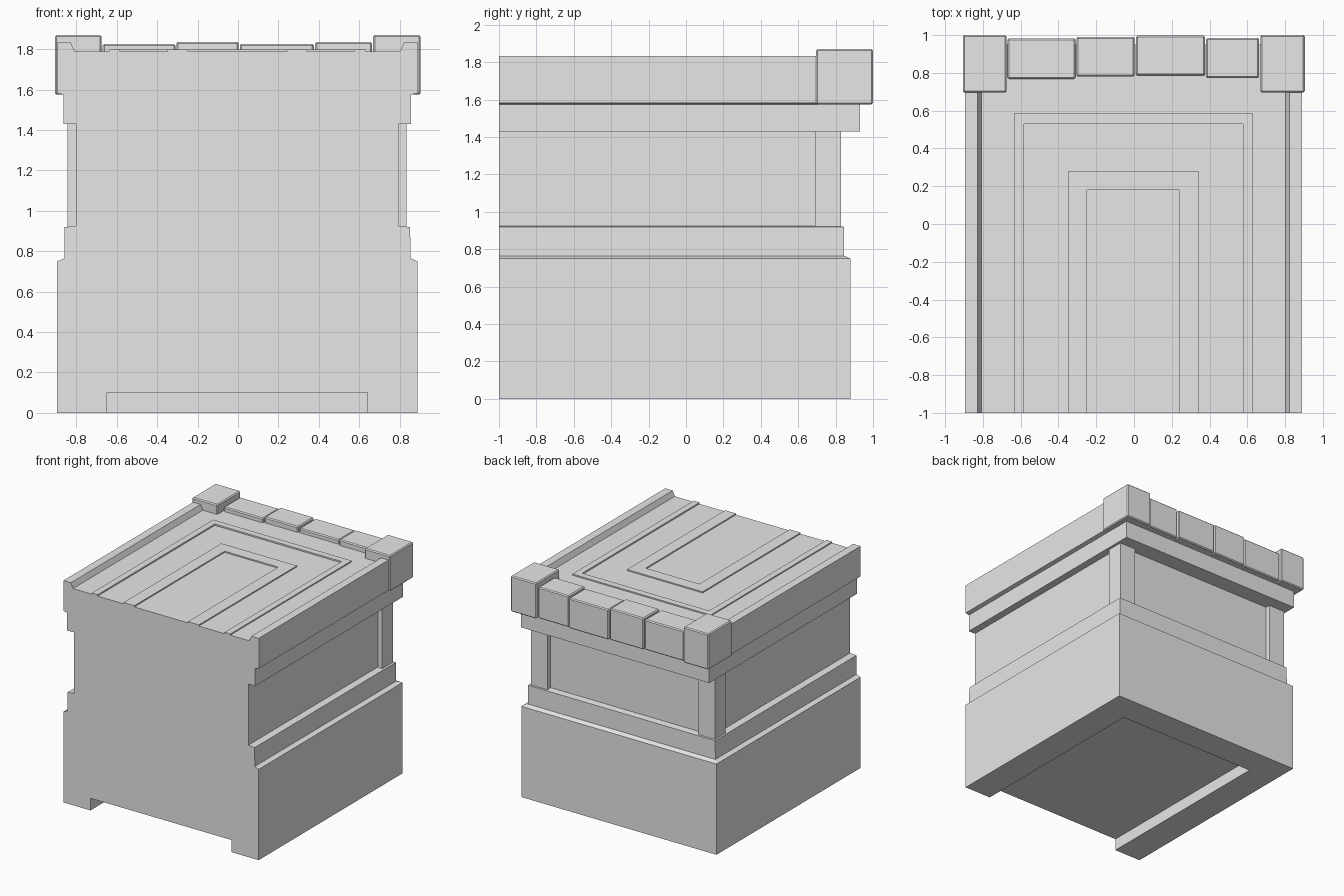
import bpy, bmesh

if "Cube" in bpy.data.objects:
    bpy.data.objects.remove(bpy.data.objects["Cube"])

stone = bpy.data.materials.new("grey_stone")
stone.diffuse_color = (0.8, 0.8, 0.8, 1)
stone.use_nodes = True
stone.node_tree.nodes["Principled BSDF"].inputs["Base Color"].default_value = stone.diffuse_color

FRONT = -1.0   # flat cut plane at the front


def finish(name, bm):
    bmesh.ops.remove_doubles(bm, verts=bm.verts, dist=1e-5)
    bmesh.ops.recalc_face_normals(bm, faces=bm.faces)
    mesh = bpy.data.meshes.new(name)
    bm.to_mesh(mesh)
    bm.free()
    mesh.materials.append(stone)
    obj = bpy.data.objects.new(name, mesh)
    bpy.context.collection.objects.link(obj)
    return obj


def box(name, x0, x1, y0, y1, z0, z1, bevel=0.0):
    bm = bmesh.new()
    bmesh.ops.create_cube(bm, size=1)
    for v in bm.verts:
        v.co = (x1 if v.co.x > 0 else x0,
                y1 if v.co.y > 0 else y0,
                z1 if v.co.z > 0 else z0)
    if bevel:
        bmesh.ops.bevel(bm, geom=bm.edges[:], offset=bevel, segments=1,
                        affect='EDGES', profile=0.5)
    return finish(name, bm)


def prism(name, profile, y0, y1):
    """Extrude an x-z outline along y."""
    bm = bmesh.new()
    a = [bm.verts.new((x, y0, z)) for x, z in profile]
    b = [bm.verts.new((x, y1, z)) for x, z in profile]
    bm.faces.new(a)
    bm.faces.new(b[::-1])
    for i in range(len(a)):
        j = (i + 1) % len(a)
        bm.faces.new((a[i], b[i], b[j], a[j]))
    return finish(name, bm)


def stepped_body(name, rings, cx):
    """Wrap stepped bands round three sides, then close the front as one face."""
    bm = bmesh.new()
    loops = []
    for hx, yb, z in rings:
        loops.append([bm.verts.new(p) for p in (
            (cx - hx, FRONT, z), (cx - hx, yb, z),
            (cx + hx, yb, z), (cx + hx, FRONT, z))])
    for lo, hi in zip(loops, loops[1:]):
        for i in range(3):
            bm.faces.new((lo[i], lo[i + 1], hi[i + 1], hi[i]))
    bm.faces.new(loops[0])
    bm.faces.new(loops[-1])
    bm.faces.new([r[0] for r in loops] + [r[3] for r in reversed(loops)])
    return finish(name, bm)


# Main body: half width, back depth and height, from foot recess to top panel
stepped_body("pier_body", [
    (0.645, 0.64, 0.10), (0.645, 0.64, 0.0),                       # foot recess
    (0.892, 0.88, 0.0), (0.892, 0.88, 0.75), (0.857, 0.845, 0.765),  # base
    (0.855, 0.845, 0.92), (0.798, 0.79, 0.925),                    # ledge
    (0.798, 0.79, 1.43), (0.86, 0.93, 1.43),                       # panel
    (0.86, 0.93, 1.575), (0.893, 0.95, 1.583),                     # cornice
    (0.893, 0.95, 1.79),                                           # top slab
    (0.633, 0.585, 1.79), (0.633, 0.585, 1.80),                    # raised frame
    (0.58, 0.53, 1.80), (0.58, 0.53, 1.788),
    (0.345, 0.28, 1.788), (0.345, 0.28, 1.798),                    # inner frame
    (0.245, 0.18, 1.798), (0.245, 0.18, 1.788),
], -0.003)

for side, s in (("left", -1), ("right", 1)):
    # Kerb along the top side edge
    prism(side + "_kerb", [(s * x - 0.003, z) for x, z in (
        (0.893, 1.785), (0.893, 1.833), (0.825, 1.833), (0.803, 1.785))],
        FRONT, 0.75)
    # Corner post framing the recessed panels
    xs = sorted((s * 0.69 - 0.005, s * 0.84 - 0.005))
    box(side + "_post", *xs, 0.69, 0.83, 0.91, 1.44)
    # Corner capstone
    xs = sorted((s * 0.672 - 0.003, s * 0.905 - 0.001))
    box(side + "_corner_stone", *xs, 0.695, 1.0, 1.575, 1.87, 0.008)

# Row of edge stones along the back: x range, y range, top
for i, (x0, x1, y0, y1, top) in enumerate((
        (-0.67, -0.31, 0.768, 0.983, 1.827),
        (-0.305, 0.003, 0.78, 0.99, 1.837),
        (0.01, 0.375, 0.785, 0.997, 1.827),
        (0.382, 0.663, 0.772, 0.985, 1.836))):
    box("edge_stone_%d" % (i + 1), x0, x1, y0, y1, 1.577, top, 0.008)
